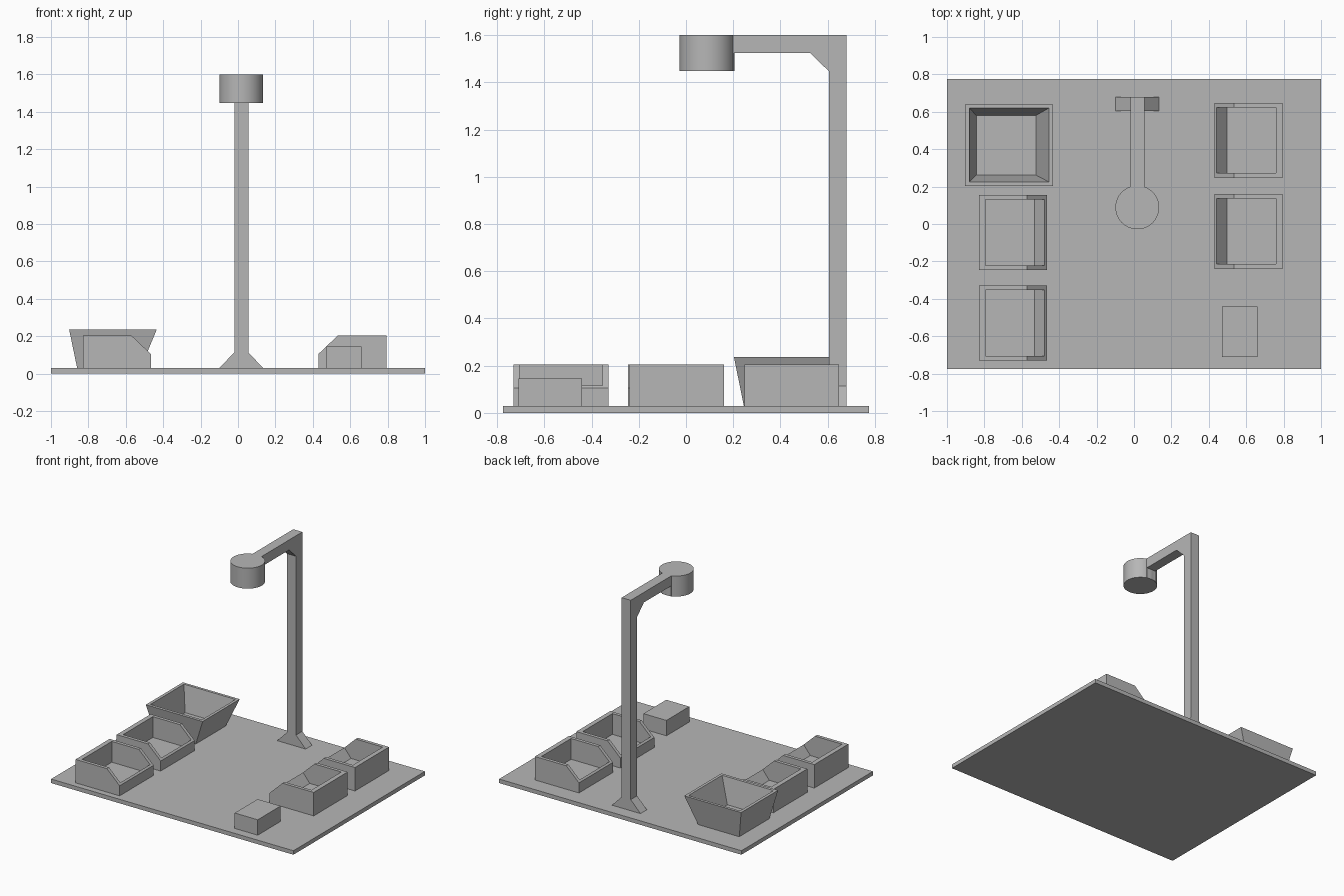
import bpy, bmesh, math
from mathutils import Vector

cube = bpy.data.objects.get("Cube")
if cube:
    bpy.data.objects.remove(cube, do_unlink=True)

grey = bpy.data.materials.new("plain grey")
grey.use_nodes = True
grey.diffuse_color = (0.47, 0.47, 0.47, 1)
grey.node_tree.nodes["Principled BSDF"].inputs["Base Color"].default_value = grey.diffuse_color

BASE = 0.03
FLOOR = 0.05


def finish(name, bm):
    bmesh.ops.recalc_face_normals(bm, faces=bm.faces)
    mesh = bpy.data.meshes.new(name)
    bm.to_mesh(mesh)
    bm.free()
    mesh.materials.append(grey)
    obj = bpy.data.objects.new(name, mesh)
    bpy.context.collection.objects.link(obj)
    return obj


def prism(name, profile, axis, lo, hi):
    """Extrude a closed profile, (x, z) along y or (y, z) along x."""
    bm = bmesh.new()
    place = (lambda a, z: (a, lo, z)) if axis == "y" else (lambda a, z: (lo, a, z))
    face = bm.faces.new([bm.verts.new(place(a, z)) for a, z in profile])
    step = Vector((0, hi - lo, 0)) if axis == "y" else Vector((hi - lo, 0, 0))
    moved = bmesh.ops.extrude_face_region(bm, geom=[face])["geom"]
    bmesh.ops.translate(bm, vec=step, verts=[v for v in moved if isinstance(v, bmesh.types.BMVert)])
    return finish(name, bm)


def frustum(name, low, high, z0, z1):
    """Rectangular block whose lower and upper rectangles differ (x0, x1, y0, y1)."""
    bm = bmesh.new()
    rings = []
    for (x0, x1, y0, y1), z in ((low, z0), (high, z1)):
        rings.append([bm.verts.new((x, y, z)) for x, y in ((x0, y0), (x1, y0), (x1, y1), (x0, y1))])
    for ring in rings:
        bm.faces.new(ring)
    for i in range(4):
        j = (i + 1) % 4
        bm.faces.new((rings[0][i], rings[0][j], rings[1][j], rings[1][i]))
    return finish(name, bm)


def combine(obj, other, operation):
    mod = obj.modifiers.new("combine", "BOOLEAN")
    mod.operation = operation
    mod.solver = "EXACT"
    mod.object = other
    bpy.context.view_layer.objects.active = obj
    bpy.ops.object.modifier_apply(modifier=mod.name)
    bpy.data.objects.remove(other, do_unlink=True)


def box(name, rect, z0, z1):
    return frustum(name, rect, rect, z0, z1)


# Base plate and small block
box("base_plate", (-1, 1, -0.775, 0.775), 0, BASE)
box("small_block", (0.47, 0.66, -0.71, -0.44), BASE, 0.145)


# Scoop bins: low sloped opening facing the middle of the plate
def scoop_bin(name, front, side, y0, y1):
    outer = [(0, BASE), (0.363, BASE), (0.363, 0.205), (0.105, 0.205), (0, 0.105)]
    inner = [(0.067, FLOOR), (0.328, FLOOR), (0.328, 0.3), (0.012, 0.3), (0.012, 0.1164)]
    shape = lambda points: [(front + side * d, z) for d, z in points]
    body = prism(name, shape(outer), "y", y0, y1)
    combine(body, prism("bin_cutter", shape(inner), "y", y0 + 0.025, y1 - 0.025), "DIFFERENCE")


scoop_bin("left_rear_bin", 0.43, 1, 0.247, 0.648)
scoop_bin("left_middle_bin", 0.43, 1, -0.24, 0.161)
scoop_bin("right_middle_bin", -0.466, -1, -0.246, 0.155)
scoop_bin("right_front_bin", -0.466, -1, -0.73, -0.329)

# Tapered open hopper in the rear right corner
hopper = frustum("hopper", (-0.86, -0.52, 0.245, 0.6), (-0.903, -0.434, 0.203, 0.64), BASE, 0.237)
combine(hopper, frustum("hopper_cutter", (-0.843, -0.525, 0.262, 0.58),
                        (-0.884, -0.4475, 0.221, 0.624), FLOOR, 0.257), "DIFFERENCE")

# Lamp post with braced arm, and the round lamp head
X0, X1 = -0.02, 0.055
POST_FRONT, POST_BACK, TOP, LOW = 0.605, 0.68, 1.6, 1.447
post = prism("lamp_post", [(POST_BACK, BASE), (POST_BACK, TOP), (0.1, TOP), (0.1, LOW), (0.204, LOW),
                           (0.204, 1.525), (0.525, 1.525), (POST_FRONT, LOW), (POST_FRONT, BASE)],
             "x", X0, X1)
bm = bmesh.new()
bmesh.ops.create_cone(bm, cap_ends=True, segments=64, radius1=0.117, radius2=0.117, depth=TOP - LOW)
bmesh.ops.translate(bm, vec=(0.0175, 0.089, (TOP + LOW) / 2), verts=bm.verts)
combine(post, finish("lamp_head", bm), "UNION")

# Foot braces on both sides of the post
for name, x, side in (("left_foot_brace", X1, 1), ("right_foot_brace", X0, -1)):
    prism(name, [(x, BASE), (x + side * 0.08, BASE), (x, 0.113)], "y", POST_FRONT, POST_BACK)

bpy.ops.object.select_all(action="DESELECT")
post.select_set(True)
bpy.context.view_layer.objects.active = post
bpy.ops.object.shade_smooth_by_angle(angle=math.radians(30))
